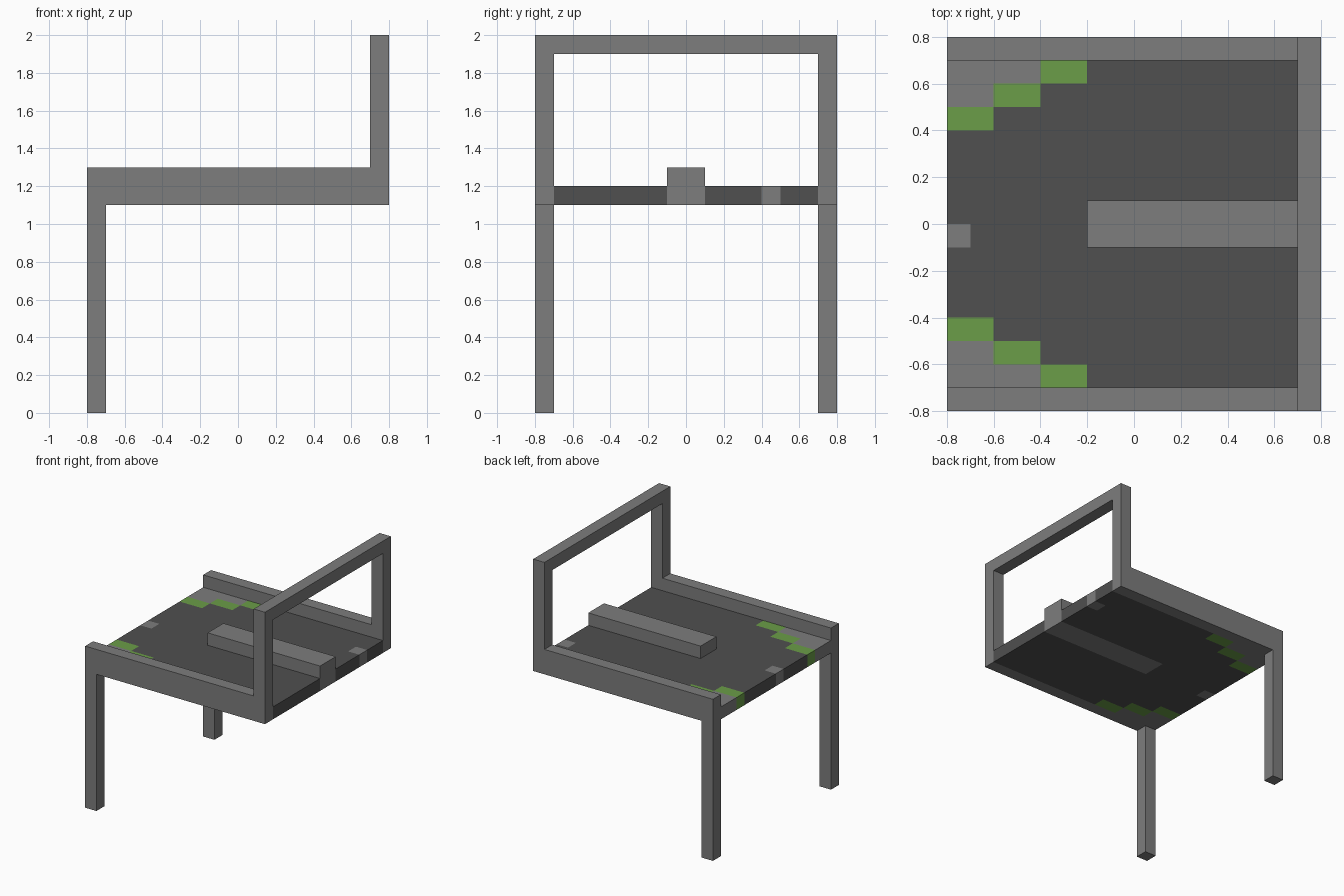
import bpy
import bmesh

cube = bpy.data.objects.get("Cube")
if cube:
    bpy.data.objects.remove(cube, do_unlink=True)


def material(name, rgb):
    mat = bpy.data.materials.new(name)
    mat.use_nodes = True
    mat.diffuse_color = (*rgb, 1)
    mat.node_tree.nodes["Principled BSDF"].inputs["Base Color"].default_value = (*rgb, 1)
    return mat


stone = material("stone grey", (0.205, 0.205, 0.205))
slate = material("dark slate", (0.08, 0.08, 0.08))
moss = material("moss green", (0.145, 0.34, 0.065))


def add_object(name, bm, mats):
    bmesh.ops.recalc_face_normals(bm, faces=bm.faces)
    mesh = bpy.data.meshes.new(name)
    bm.to_mesh(mesh)
    bm.free()
    for mat in mats:
        mesh.materials.append(mat)
    obj = bpy.data.objects.new(name, mesh)
    bpy.context.collection.objects.link(obj)


def box(name, low, high):
    bm = bmesh.new()
    bmesh.ops.create_cube(bm, size=1)
    for v in bm.verts:
        v.co = [(a + b) / 2 + c * (b - a) for a, b, c in zip(low, high, v.co)]
    add_object(name, bm, [stone])


# Legs, side rails and back posts, one set on each side
for side, y in (("near", -0.8), ("far", 0.7)):
    box(side + "_leg", (-0.8, y, 0), (-0.7, y + 0.1, 1.1))
    box(side + "_rail", (-0.8, y, 1.1), (0.7, y + 0.1, 1.3))
    box(side + "_post", (0.7, y, 1.1), (0.8, y + 0.1, 2))

# Bar across the top and raised ridge along the middle
box("top_bar", (0.7, -0.7, 1.9), (0.8, 0.7, 2))
box("centre_ridge", (-0.2, -0.1, 1.1), (0.8, 0.1, 1.3))


# Tile colour: 0 slate, 1 stone, 2 moss
def tile_colour(x, y):
    if (x < -0.7 and -0.1 < y < 0) or (x > 0.7 and 0.4 < y < 0.5):
        return 1
    if x < -0.2:
        edge = 0.4 + 0.1 * int((x + 0.8) / 0.2)
        if abs(y) > edge:
            return 2 if abs(y) < edge + 0.1 else 1
    return 0


# Tiled deck with a slot for the ridge
bm = bmesh.new()
bmesh.ops.create_grid(bm, x_segments=16, y_segments=14, size=1)
for v in bm.verts:
    v.co = (v.co.x * 0.8, v.co.y * 0.7, 1.1)
slot = [f for f in bm.faces
        if f.calc_center_median().x > -0.2 and abs(f.calc_center_median().y) < 0.1]
bmesh.ops.delete(bm, geom=slot, context="FACES")
base = list(bm.faces)
top = bmesh.ops.extrude_face_region(bm, geom=base, use_keep_orig=True)["geom"]
for v in top:
    if isinstance(v, bmesh.types.BMVert):
        v.co.z = 1.2
for f in bm.faces:
    c = f.calc_center_median()
    f.material_index = tile_colour(c.x, c.y)
add_object("deck", bm, [slate, stone, moss])
